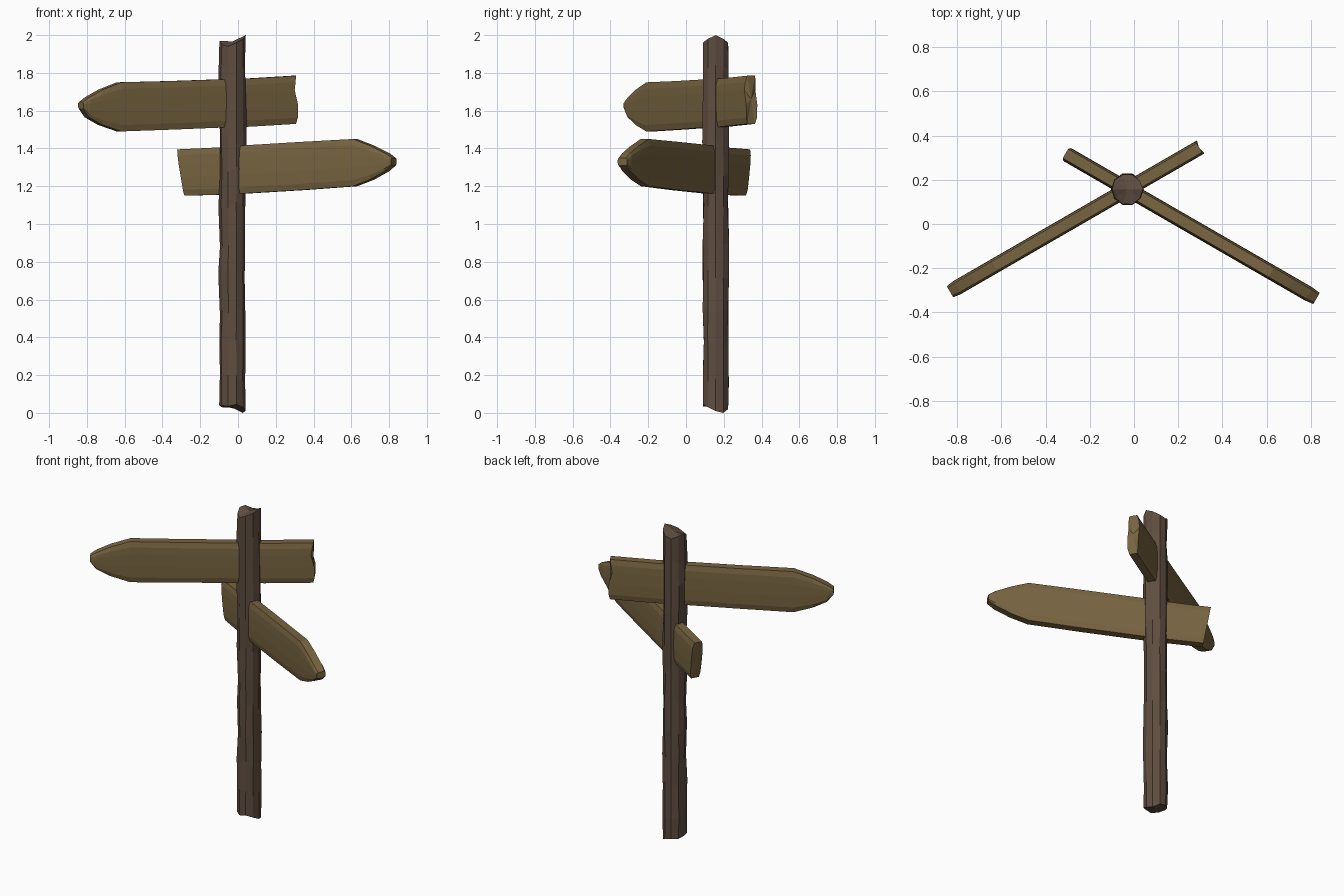
import bpy, bmesh, math, random

if "Cube" in bpy.data.objects:
    bpy.data.objects.remove(bpy.data.objects["Cube"])

random.seed(4)
PX, PY = -0.03, 0.157          # post axis
SIDES = 10


def material(name, rgb):
    m = bpy.data.materials.new(name)
    m.diffuse_color = (*rgb, 1)
    m.use_nodes = True
    m.node_tree.nodes["Principled BSDF"].inputs["Base Color"].default_value = m.diffuse_color
    return m


def loft(name, rings, mat):
    """Skin a list of closed rings and cap both ends with a fan."""
    bm = bmesh.new()
    vr = [[bm.verts.new(p) for p in r] for r in rings]
    n = len(vr[0])
    for a, b in zip(vr, vr[1:]):
        for i in range(n):
            j = (i + 1) % n
            bm.faces.new((a[i], a[j], b[j], b[i]))
    for ring in (vr[0], vr[-1]):
        c = bm.verts.new([sum(v.co[k] for v in ring) / n for k in range(3)])
        for i in range(n):
            bm.faces.new((ring[i], ring[(i + 1) % n], c))
    bmesh.ops.recalc_face_normals(bm, faces=bm.faces)
    me = bpy.data.meshes.new(name)
    bm.to_mesh(me)
    bm.free()
    me.materials.append(mat)
    ob = bpy.data.objects.new(name, me)
    bpy.context.collection.objects.link(ob)
    return ob


post_mat = material("dark_wood", (0.115, 0.075, 0.052))
board_mat = material("board_wood", (0.19, 0.13, 0.053))

# Post: rough-hewn pole with splintered ends
bottom = [0.01, 0.0, 0.02, 0.03, 0.03, 0.04, 0.04, 0.035, 0.045, 0.03]
top = [2.0, 1.98, 1.96, 1.95, 1.97, 1.97, 1.95, 1.94, 1.96, 1.98]


def post_ring(heights, wobble):
    ring = []
    for i, z in enumerate(heights):
        a = math.tau * i / SIDES
        r = 0.07 + random.uniform(-wobble, wobble)
        ring.append((PX + r * math.cos(a), PY + r * math.sin(a), z))
    return ring


levels = 11
rings = [post_ring(bottom, 0.002)]
for k in range(1, levels):
    z = 2.0 * k / levels
    rings.append(post_ring([z + random.uniform(-0.03, 0.03) for _ in range(SIDES)], 0.005))
rings.append(post_ring(top, 0.002))
loft("post", rings, post_mat)

# Cross-section of a board: (height fraction, half thickness), bevelled edges
HALF = [(0.0, 0.024), (0.13, 0.032), (0.4, 0.034), (0.7, 0.034), (0.87, 0.032), (1.0, 0.024)]


def board(name, slope, stations, end_shift):
    """stations: (x, z low, z high, thickness scale); end_shift: butt end x offsets."""
    ang = math.radians(slope)
    c, s = math.cos(ang), math.sin(ang)
    rings = []
    for k, (x, lo, hi, t) in enumerate(stations):
        ring = []
        for side in (-1, 1):
            idx = range(6) if side < 0 else range(5, -1, -1)
            for i in idx:
                f, h = HALF[i]
                u = (x + (end_shift[i] if k == len(stations) - 1 else 0) - PX) / c
                v = side * h * t
                ring.append((PX + u * c - v * s, PY + u * s + v * c, lo + f * (hi - lo)))
        rings.append(ring)
    loft(name, rings, board_mat)


# Upper board points left with a notched butt end
board("upper_board", 30, [
    (-0.832, 1.61, 1.645, 0.85), (-0.80, 1.565, 1.67, 1), (-0.73, 1.525, 1.71, 1),
    (-0.63, 1.49, 1.75, 1), (-0.35, 1.50, 1.757, 1), (-0.06, 1.512, 1.767, 1),
    (0.05, 1.515, 1.77, 1), (0.295, 1.53, 1.785, 1)],
    [0, 0.006, 0.006, -0.012, -0.006, 0])

# Lower board points right with a slanted butt end
board("lower_board", -30, [
    (0.825, 1.31, 1.35, 0.85), (0.79, 1.28, 1.375, 1), (0.71, 1.235, 1.415, 1),
    (0.62, 1.20, 1.45, 1), (0.35, 1.18, 1.435, 1), (0.02, 1.16, 1.415, 1),
    (-0.10, 1.155, 1.405, 1), (-0.29, 1.15, 1.395, 1)],
    [0.018, 0.014, 0.004, -0.008, -0.014, -0.02])
